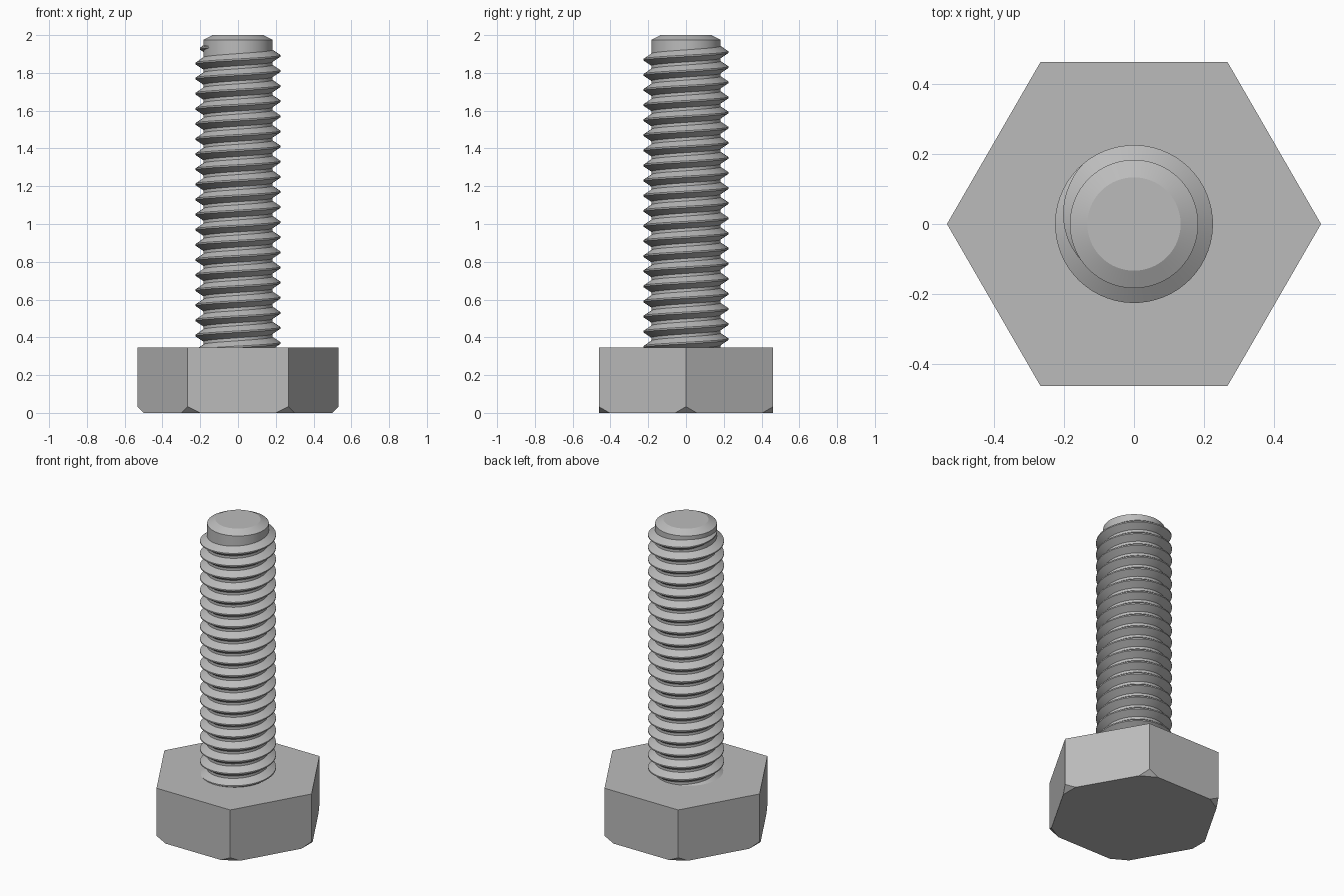
import bpy, bmesh, math
from mathutils import Vector

cube = bpy.data.objects.get("Cube")
if cube:
    bpy.data.objects.remove(cube, do_unlink=True)

HEAD_R, HEAD_TOP = 0.533, 0.345
ROOT_R, CREST_R, PITCH = 0.183, 0.225, 0.08

steel = bpy.data.materials.new("grey steel")
steel.use_nodes = True
grey = (0.5, 0.5, 0.5, 1)
steel.diffuse_color = grey
steel.node_tree.nodes["Principled BSDF"].inputs["Base Color"].default_value = grey


def finish(name, bm, smooth=False):
    bmesh.ops.recalc_face_normals(bm, faces=bm.faces)
    mesh = bpy.data.meshes.new(name)
    bm.to_mesh(mesh)
    bm.free()
    obj = bpy.data.objects.new(name, mesh)
    bpy.context.collection.objects.link(obj)
    mesh.materials.append(steel)
    if smooth:
        bpy.ops.object.select_all(action="DESELECT")
        obj.select_set(True)
        bpy.context.view_layer.objects.active = obj
        bpy.ops.object.shade_smooth_by_angle(angle=math.radians(25))
    return obj


# Hexagonal head with its lower corners cut off
bm = bmesh.new()
corners = [Vector((math.cos(i * math.pi / 3), math.sin(i * math.pi / 3), 0)) for i in range(6)]
base = bm.faces.new([bm.verts.new(c * HEAD_R) for c in corners])
top = bmesh.ops.extrude_face_region(bm, geom=[base])["geom"]
bmesh.ops.translate(bm, vec=(0, 0, HEAD_TOP), verts=[v for v in top if isinstance(v, bmesh.types.BMVert)])
if not base.is_valid or len(bm.faces) < 8:
    bm.faces.new([v for v in bm.verts if v.co.z < 0.01])
for c in corners:
    cut = bmesh.ops.bisect_plane(bm, geom=bm.verts[:] + bm.edges[:] + bm.faces[:],
                                 plane_co=c * 0.5, plane_no=c - Vector((0, 0, 1)), clear_outer=True)
    rim = [e for e in cut["geom_cut"] if isinstance(e, bmesh.types.BMEdge)]
    bmesh.ops.holes_fill(bm, edges=rim)
finish("hex_head", bm)

# Shank core, turned from a profile with a chamfered tip
bm = bmesh.new()
profile = [(ROOT_R, HEAD_TOP - 0.02), (ROOT_R, 1.975), (0.133, 2.0)]
SIDES = 64
rings = [[bm.verts.new((r * math.cos(i * math.tau / SIDES), r * math.sin(i * math.tau / SIDES), z))
          for i in range(SIDES)] for r, z in profile]
for low, high in zip(rings, rings[1:]):
    for i in range(SIDES):
        j = (i + 1) % SIDES
        bm.faces.new((low[i], low[j], high[j], high[i]))
bm.faces.new(rings[0])
bm.faces.new(rings[-1])
finish("shank_core", bm, True)

# Right-handed helical thread that fades out below the tip
bm = bmesh.new()
STEPS = 60
end_angle = math.radians(220)
end_z = 1.93 + PITCH * 40 / 360
turns = (end_z - HEAD_TOP + 0.03) / PITCH
count = int(turns * STEPS)
sections = []
for k in range(count + 1):
    back = (count - k) / STEPS
    angle = end_angle - back * math.tau
    z = end_z - back * PITCH
    fade = min(1, back / 0.25)
    crest = ROOT_R - 0.003 + (CREST_R - ROOT_R + 0.003) * fade
    half = 0.006 + 0.028 * fade
    section = [(ROOT_R - 0.003, -half), (crest, -0.004), (crest, 0.004), (ROOT_R - 0.003, half)]
    sections.append([bm.verts.new((r * math.cos(angle), r * math.sin(angle), z + dz)) for r, dz in section])
for a, b in zip(sections, sections[1:]):
    for i in range(4):
        j = (i + 1) % 4
        bm.faces.new((a[i], a[j], b[j], b[i]))
bm.faces.new(sections[0])
bm.faces.new(sections[-1])
finish("screw_thread", bm, True)
